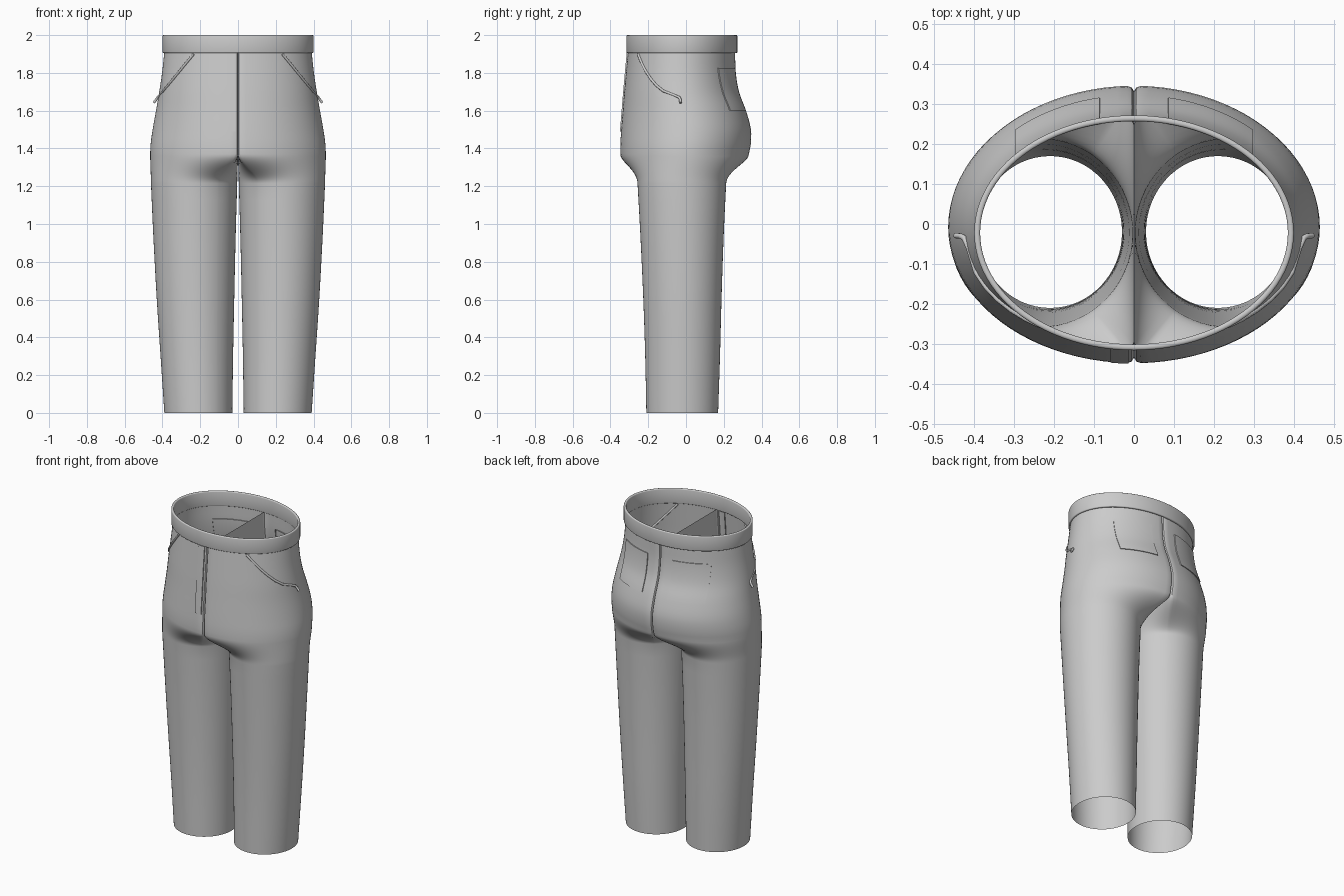
import bpy
from math import sin, cos, pi, radians, sqrt

if "Cube" in bpy.data.objects:
    bpy.data.objects.remove(bpy.data.objects["Cube"])

# Section tables: z, outer x, front y, back y
HIP = [(1.37, .465, -.348, .333), (1.42, .463, -.348, .343), (1.5, .452, -.343, .344),
       (1.6, .434, -.335, .318), (1.7, .417, -.327, .281), (1.8, .402, -.318, .264),
       (1.91, .39, -.308, .26)]
# Section tables: z, outer x, front y, back y, inner x
LEG = [(0, .39, -.21, .17, .03), (.3, .41, -.216, .18, .026), (.6, .43, -.226, .188, .02),
       (.95, .449, -.242, .2, .012), (1.22, .461, -.257, .213, .004)]


def sample(table, z):
    """Smooth interpolation of a section table, clamped at its ends."""
    z = min(max(z, table[0][0]), table[-1][0])
    i = 0
    while i < len(table) - 2 and z > table[i + 1][0]:
        i += 1
    p, q = table[i], table[i + 1]
    o, r = table[max(i - 1, 0)], table[min(i + 2, len(table) - 1)]
    h = q[0] - p[0]
    t = (z - p[0]) / h
    out = []
    for k in range(1, len(p)):
        m0 = (q[k] - o[k]) / (q[0] - o[0]) * h
        m1 = (r[k] - p[k]) / (r[0] - p[0]) * h
        out.append((2*t**3 - 3*t*t + 1) * p[k] + (t**3 - 2*t*t + t) * m0
                   + (3*t*t - 2*t**3) * q[k] + (t**3 - t*t) * m1)
    return out


def make(name, verts, faces, angle=35, mirror=False):
    me = bpy.data.meshes.new(name)
    me.from_pydata(verts, [], faces)
    ob = bpy.data.objects.new(name, me)
    bpy.context.collection.objects.link(ob)
    bpy.ops.object.select_all(action='DESELECT')
    bpy.context.view_layer.objects.active = ob
    ob.select_set(True)
    bpy.ops.object.shade_smooth_by_angle(angle=radians(angle))
    if mirror:
        ob.modifiers.new("Mirror", 'MIRROR').use_mirror_merge = False
    return ob


def loft(rings, close=False):
    n = len(rings[0])
    verts = [v for r in rings for v in r]
    m = len(rings)
    faces = [(j*n + i, j*n + (i+1) % n, (j+1) % m*n + (i+1) % n, (j+1) % m*n + i)
             for j in range(m if close else m - 1) for i in range(n)]
    return verts, faces


# Trouser half: half-ellipse hips with a centre wall, blending into a round leg
U = [-1, -.992, -.975] + [-.94 + 1.88 * i / 42 for i in range(43)] + [.975, .992, 1]
WALL = 20
SPREAD = radians(125)


def ring(z):
    hx, hf, hb = sample(HIP, z)
    lx, lf, lb, li = sample(LEG, z)
    t = min(max((z - 1.215) / .155, 0), 1)
    b = t*t*(3 - 2*t)
    hc, hr = (hf + hb) / 2, (hb - hf) / 2
    hip = []
    for u in U:
        dip = {1: .014, .992: .004}.get(abs(u), 0)   # seam groove
        hip.append((hx * max(cos(u*pi/2), 0), hc + (hr - dip) * sin(u*pi/2)))
    y0, y1 = hip[-1][1], hip[0][1]
    hip += [(0, y0 + (y1 - y0) * k / WALL) for k in range(1, WALL)]
    angs = [u * SPREAD for u in U]
    angs += [SPREAD + (2*pi - 2*SPREAD) * k / WALL for k in range(1, WALL)]
    leg = [((lx + li)/2 + (lx - li)/2*cos(a), (lf + lb)/2 + (lb - lf)/2*sin(a)) for a in angs]
    return [(b*h[0] + (1-b)*l[0], b*h[1] + (1-b)*l[1], z) for h, l in zip(hip, leg)]


levels = [1.215 * i / 14 for i in range(14)] + [1.215 + .155 * i / 14 for i in range(14)]
levels += [1.37 + .54 * i / 20 for i in range(21)]
make("trouser_leg", *loft([ring(z) for z in levels]), angle=40, mirror=True)

# Waistband: rounded rectangular profile swept around an ellipse
profile = []
for cx, cz, a0 in ((-.006, 1.994, 0), (-.009, 1.994, 90), (-.009, 1.911, 180), (-.006, 1.911, 270)):
    for k in range(4):
        a = radians(a0 + 30 * k)
        profile.append((cx + .006 * cos(a), cz + .006 * sin(a)))
band = []
for i in range(96):
    a = 2*pi*i/96
    band.append([((.40 + d) * cos(a), -.022 + (.294 + d) * sin(a), z) for d, z in profile])
make("waistband", *loft(band, close=True), angle=50)


def hip_y(x, z, side):
    hx, hf, hb = sample(HIP, z)
    return (hf + hb)/2 + side * (hb - hf)/2 * sqrt(max(1 - (x/hx)**2, 0))


def panel(name, x0, x1, z0, z1, side, lift, mirror=False):
    """Thin raised patch that follows the front (-1) or back (1) of the hips."""
    nx, nz = 10, 14
    verts, faces = [], []
    for off in (lift, -.006):
        for j in range(nz + 1):
            for i in range(nx + 1):
                x, z = x0 + (x1 - x0)*i/nx, z0 + (z1 - z0)*j/nz
                verts.append((x + off * x / .5, hip_y(x, z, side) + side * off, z))
    w, total = nx + 1, (nx + 1) * (nz + 1)
    for j in range(nz):
        for i in range(nx):
            a = j*w + i
            f = (a, a + 1, a + 1 + w, a + w)
            faces.append(f if side < 0 else f[::-1])
    edge = list(range(nx)) + [j*w + nx for j in range(nz)]
    edge += [nz*w + i for i in range(nx, 0, -1)] + [j*w for j in range(nz, 0, -1)]
    for a, b in zip(edge, edge[1:] + edge[:1]):
        f = (a, a + total, b + total, b)
        faces.append(f if side < 0 else f[::-1])
    make(name, verts, faces, mirror=mirror)


# Fly flap and back pockets
panel("fly_flap", -.058, -.014, 1.49, 1.905, -1, .006)
panel("back_pocket", .085, .295, 1.6, 1.825, 1, .005, mirror=True)

# Front pocket piping: slanted cord with a small hooked end at the side
path = [(x, hip_y(x, z, -1) - .002, z) for x, z in
        ((.235, 1.9), (.27, 1.858), (.305, 1.815), (.34, 1.772), (.37, 1.735), (.395, 1.705))]
path += [(.413, -.062, 1.682), (.425, -.035, 1.67), (.434, -.03, 1.658), (.446, -.029, 1.642)]
for side, label in ((1, "left"), (-1, "right")):
    cu = bpy.data.curves.new("front_pocket_" + label, 'CURVE')
    cu.dimensions = '3D'
    cu.bevel_depth = .007
    cu.bevel_resolution = 2
    cu.use_fill_caps = True
    sp = cu.splines.new('POLY')
    sp.points.add(len(path) - 1)
    for p, (x, y, z) in zip(sp.points, path):
        p.co = (side * x, y, z, 1)
    bpy.context.collection.objects.link(bpy.data.objects.new("front_pocket_" + label, cu))
